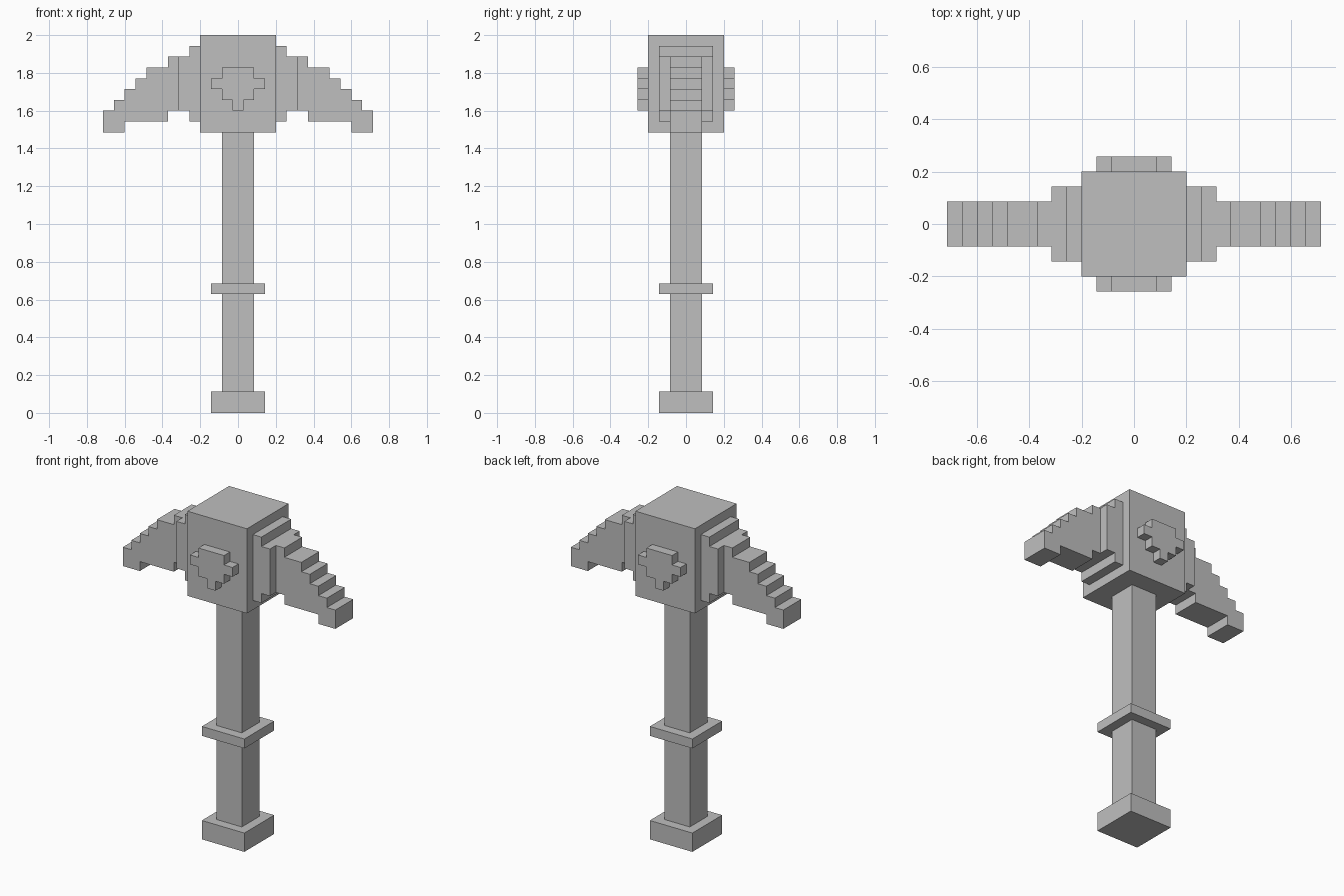
import bpy
import bmesh

if "Cube" in bpy.data.objects:
    bpy.data.objects.remove(bpy.data.objects["Cube"], do_unlink=True)

U = 2 / 35  # one block of the blocky grid

stone = bpy.data.materials.new("plain_grey")
stone.use_nodes = True
grey = (0.52, 0.52, 0.52, 1)
stone.diffuse_color = grey
stone.node_tree.nodes["Principled BSDF"].inputs["Base Color"].default_value = grey


def prism(name, outline, y0, y1, mirror_axis=None):
    """Extrude an (x, z) outline in blocks from y0 to y1, optionally mirrored."""
    bm = bmesh.new()
    face = bm.faces.new([bm.verts.new((x * U, y0 * U, z * U)) for x, z in outline])
    extruded = bmesh.ops.extrude_face_region(bm, geom=[face])
    moved = [g for g in extruded["geom"] if isinstance(g, bmesh.types.BMVert)]
    bmesh.ops.translate(bm, verts=moved, vec=(0, (y1 - y0) * U, 0))
    bmesh.ops.recalc_face_normals(bm, faces=bm.faces)
    mesh = bpy.data.meshes.new(name)
    bm.to_mesh(mesh)
    bm.free()
    mesh.materials.append(stone)
    obj = bpy.data.objects.new(name, mesh)
    bpy.context.collection.objects.link(obj)
    if mirror_axis is not None:
        mirror = obj.modifiers.new("mirror", "MIRROR")
        mirror.use_axis = [axis == mirror_axis for axis in range(3)]
        mirror.use_mirror_merge = False
    return obj


def stepped(columns):
    """Outline of side-by-side columns (x start, x end, bottom, top)."""
    top, bottom = [], []
    for x0, x1, low, high in columns:
        for points, z in ((top, high), (bottom, low)):
            if points and points[-1][1] == z:
                points[-1] = (x1, z)
            else:
                points += [(x0, z), (x1, z)]
    return bottom + top[::-1]


def block(name, half, low, high):
    """Square block centred on the vertical axis."""
    return prism(name, stepped([(-half, half, low, high)]), -half, half)


# Handle and head
block("pommel", 2.5, 0, 2)
block("handle_lower", 1.5, 2, 11)
block("handle_ring", 2.5, 11, 12)
block("handle_upper", 1.5, 12, 26)
block("head", 3.5, 26, 35)

# Collars beside the head
prism("collars", stepped([(3.5, 4.5, 27, 34), (4.5, 5.5, 28, 33)]), -2.5, 2.5, 0)

# Stepped blades curving down to their tips
blade = [(5.5, 6.5, 28, 33), (6.5, 8.5, 27, 32), (8.5, 9.5, 27, 31),
         (9.5, 10.5, 27, 30), (10.5, 11.5, 26, 29), (11.5, 12.5, 26, 28)]
prism("blades", stepped(blade), -1.5, 1.5, 0)

# Raised emblem on the front and back of the head
emblem = [(-2.5, -1.5, 30, 31), (-1.5, -0.5, 29, 32), (-0.5, 0.5, 28, 32),
          (0.5, 1.5, 29, 32), (1.5, 2.5, 30, 31)]
prism("emblems", stepped(emblem), -4.5, -3.5, 1)
